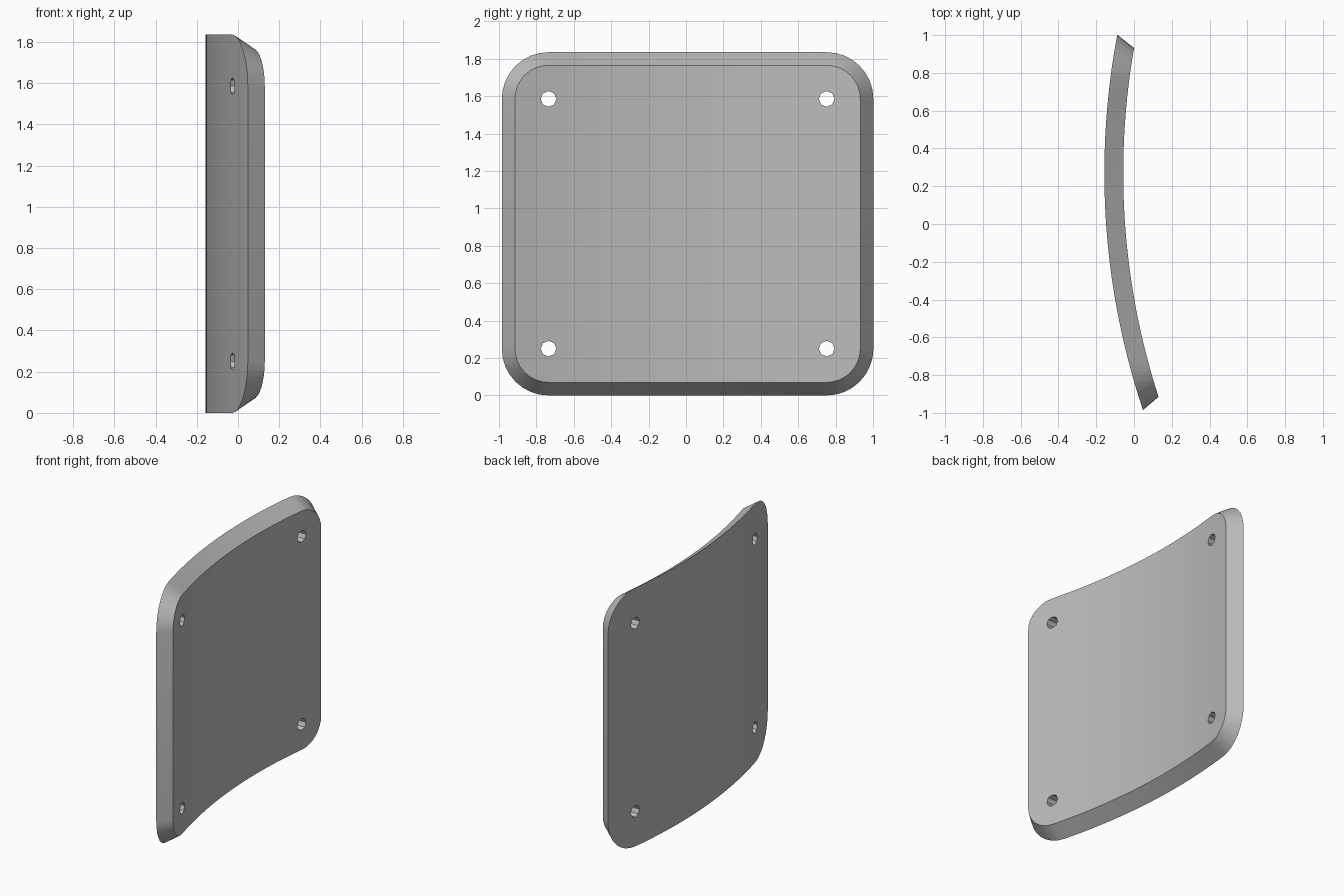
import bpy, bmesh, math
from mathutils import Vector

default = bpy.data.objects.get("Cube")
if default:
    bpy.data.objects.remove(default, do_unlink=True)

# Corner centres, shared by the rounded corners and the bolt holes
Y0, Y1, Z0, Z1 = -0.735, 0.752, 0.25, 1.585
R_OUTER, R_INNER, STEPS = 0.25, 0.18, 8

# The curved faces: concentric arcs about a vertical axis
AXIS_X, AXIS_Y, ARC, THICK = 3.793, 0.27, 3.95, 0.1

grey = bpy.data.materials.new("plain grey")
grey.use_nodes = True
grey.diffuse_color = (0.5, 0.5, 0.5, 1)
grey.node_tree.nodes["Principled BSDF"].inputs["Base Color"].default_value = grey.diffuse_color


def rounded_outline(radius):
    """Rounded rectangle as (y, z) points, counter-clockwise."""
    points = []
    for i, (cy, cz) in enumerate([(Y1, Z1), (Y0, Z1), (Y0, Z0), (Y1, Z0)]):
        for k in range(STEPS + 1):
            a = (i + k / STEPS) * math.pi / 2
            points.append((cy + radius * math.cos(a), cz + radius * math.sin(a)))
    return points


def finish(bm, name):
    bmesh.ops.recalc_face_normals(bm, faces=bm.faces)
    mesh = bpy.data.meshes.new(name)
    bm.to_mesh(mesh)
    bm.free()
    mesh.materials.append(grey)
    obj = bpy.data.objects.new(name, mesh)
    bpy.context.collection.objects.link(obj)
    return obj


# Flat plate with sloping rim: large face at x = 0, small face at x = THICK
bm = bmesh.new()
back = [bm.verts.new((0, y, z)) for y, z in rounded_outline(R_OUTER)]
front = [bm.verts.new((THICK, y, z)) for y, z in rounded_outline(R_INNER)]
bm.faces.new(back)
bm.faces.new(front)
for i in range(len(back)):
    j = (i + 1) % len(back)
    bm.faces.new((back[i], back[j], front[j], front[i]))

# Slice into upright strips, including one through every corner point
cuts = {round(v.co.y, 4) for v in bm.verts}
cuts |= {Y0 + (Y1 - Y0) * k / 20 for k in range(21)}
for y in sorted(cuts):
    bmesh.ops.bisect_plane(bm, geom=bm.verts[:] + bm.edges[:] + bm.faces[:], dist=0.0005,
                           plane_co=Vector((0, y, 0)), plane_no=Vector((0, 1, 0)))

# Bend the strips onto the arcs
for v in bm.verts:
    radius = ARC - v.co.x
    v.co.x = AXIS_X - math.sqrt(radius ** 2 - (v.co.y - AXIS_Y) ** 2)
plate = finish(bm, "curved_plate")

# Four bolt holes at the corner centres
bm = bmesh.new()
for cy in (Y0, Y1):
    for cz in (Z0, Z1):
        made = bmesh.ops.create_cone(bm, cap_ends=True, segments=8,
                                     radius1=0.042, radius2=0.042, depth=1)
        for v in made["verts"]:
            v.co = Vector((v.co.z, cy + v.co.x, cz + v.co.y))
cutter = finish(bm, "bolt_hole_cutter")
cutter.hide_render = True

holes = plate.modifiers.new("bolt holes", "BOOLEAN")
holes.operation = "DIFFERENCE"
holes.solver = "EXACT"
holes.object = cutter
bpy.ops.object.select_all(action="DESELECT")
plate.select_set(True)
bpy.context.view_layer.objects.active = plate
bpy.ops.object.modifier_apply(modifier=holes.name)
bpy.data.objects.remove(cutter, do_unlink=True)
bpy.ops.object.shade_smooth_by_angle(angle=math.radians(30))
